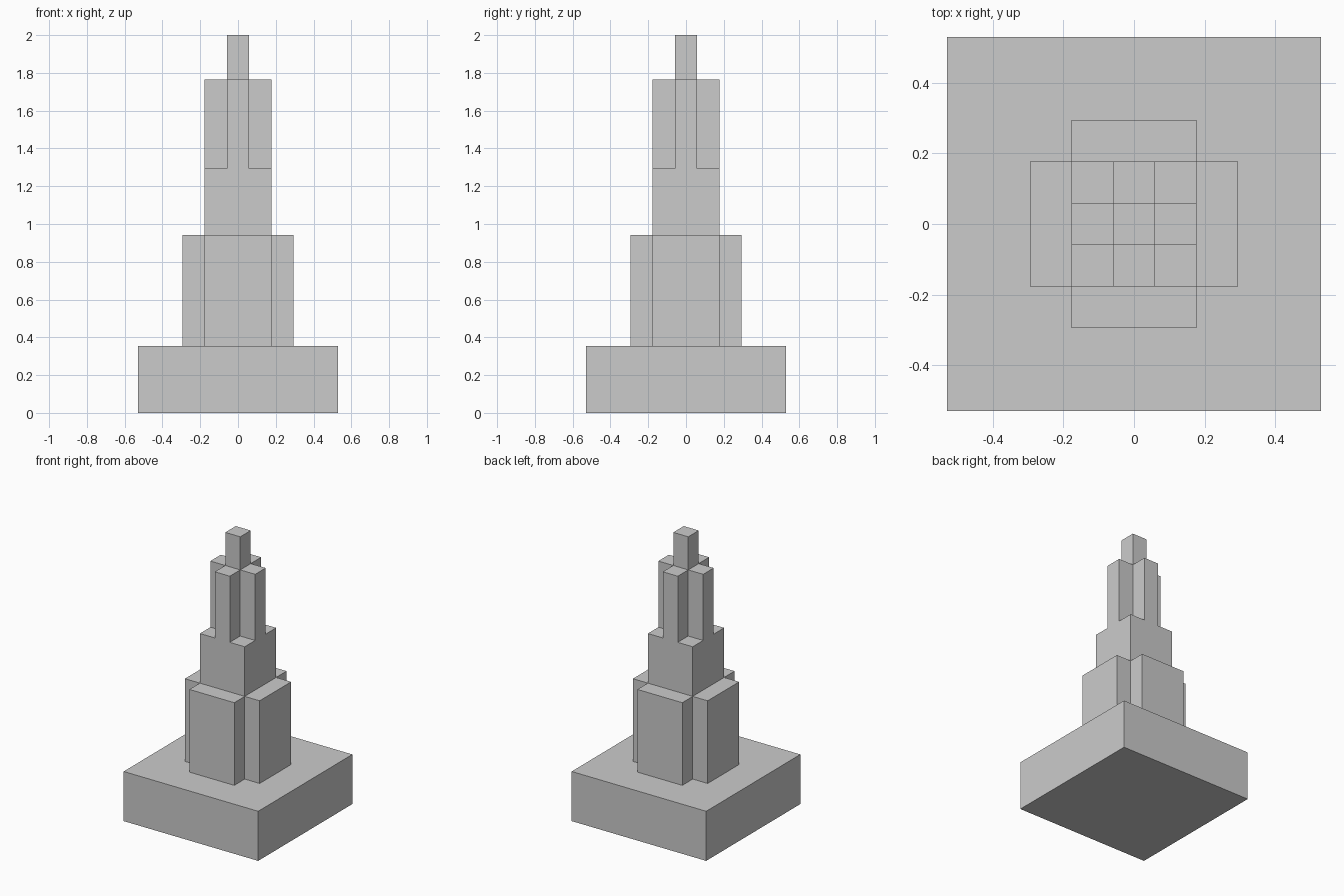
import bpy, bmesh

if "Cube" in bpy.data.objects:
    bpy.data.objects.remove(bpy.data.objects["Cube"])

U = 1 / 17  # the whole model sits on a 1/17 unit grid


def prism(name, outline, z0, z1):
    """Extrude a flat outline (grid units) from z0 up to z1."""
    bm = bmesh.new()
    base = bm.faces.new([bm.verts.new((x * U, y * U, z0 * U)) for x, y in outline])
    top = bmesh.ops.extrude_face_region(bm, geom=[base], use_keep_orig=True)["geom"]
    bmesh.ops.translate(bm, vec=(0, 0, (z1 - z0) * U),
                        verts=[g for g in top if isinstance(g, bmesh.types.BMVert)])
    bmesh.ops.recalc_face_normals(bm, faces=bm.faces)
    mesh = bpy.data.meshes.new(name)
    bm.to_mesh(mesh)
    bm.free()
    obj = bpy.data.objects.new(name, mesh)
    bpy.context.collection.objects.link(obj)
    return obj


def square(h):
    return [(-h, -h), (h, -h), (h, h), (-h, h)]


def cross(a, b):
    """Plus shape: arm half-width a, arm reach b."""
    pts = []
    for sx, sy in ((1, 1), (-1, 1), (-1, -1), (1, -1)):
        corner = [(b * sx, a * sy), (a * sx, a * sy), (a * sx, b * sy)]
        pts += corner if sx * sy > 0 else corner[::-1]
    return pts


# Plinth, buttressed lower tier, square shaft, cross-shaped upper tier, spire
prism("base_plinth", square(9), 0, 6)
prism("lower_cross_tier", cross(3, 5), 6, 16)
prism("middle_shaft", square(3), 16, 22)
prism("upper_cross_tier", cross(1, 3), 22, 30)
prism("top_spire", square(1), 30, 34)
